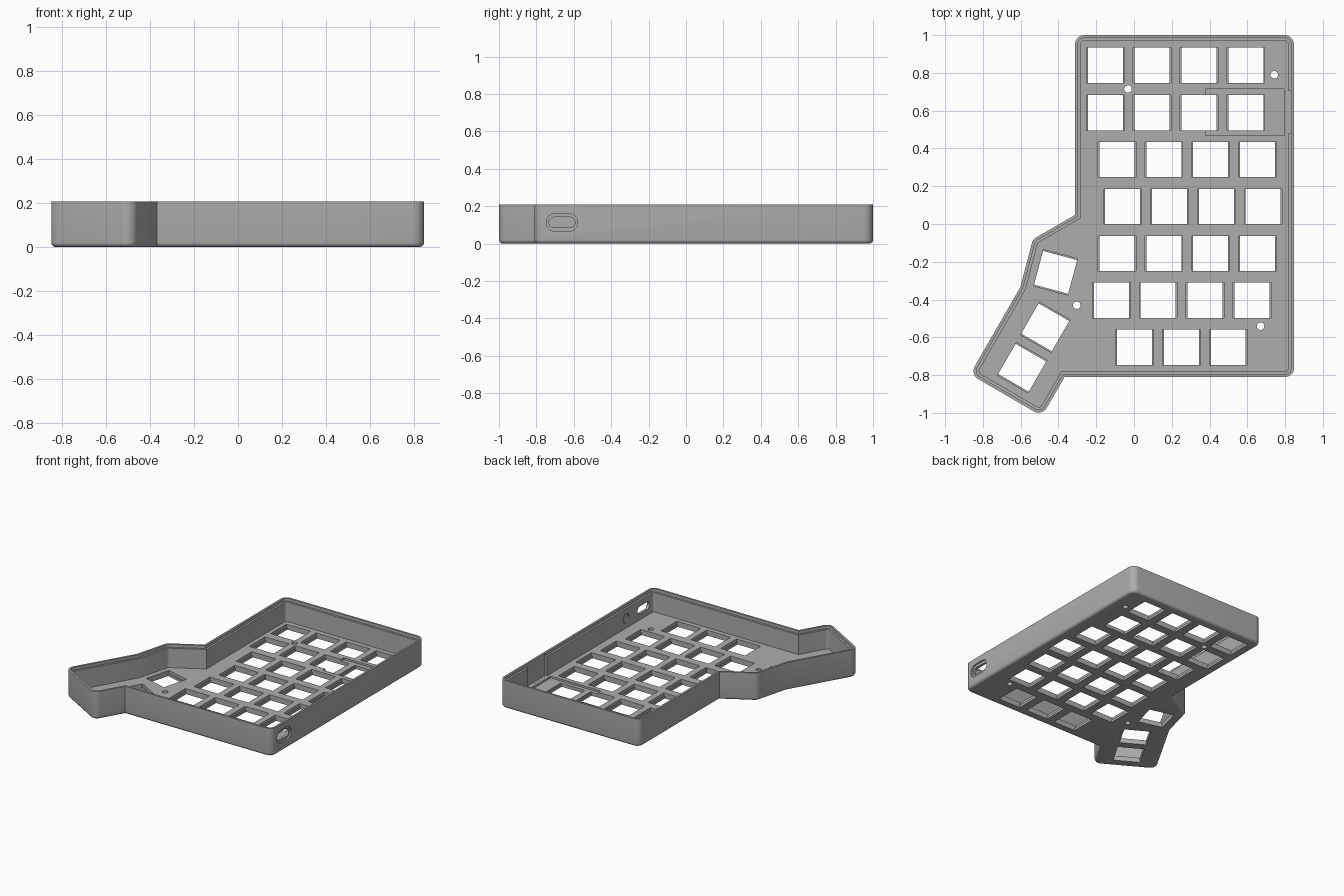
import bpy, bmesh, math
from mathutils import Matrix, Vector

if "Cube" in bpy.data.objects:
    bpy.data.objects.remove(bpy.data.objects["Cube"])

HEIGHT, FLOOR = 0.208, 0.04
WALL, LIP = 0.03, 0.015
RADIUS = 0.05
# Case footprint, counter-clockwise
OUTLINE = [(.847, -.811), (.847, 1.0), (-.312, 1.0), (-.312, .048), (-.535, -.081),
           (-.602, -.335), (-.868, -.796), (-.487, -1.017), (-.368, -.811)]

grey = bpy.data.materials.new("case grey")
grey.diffuse_color = (0.42, 0.42, 0.42, 1)
grey.use_nodes = True
grey.node_tree.nodes["Principled BSDF"].inputs["Base Color"].default_value = grey.diffuse_color


def ring(inset, steps=8):
    """Footprint moved inward, with rounded outer corners."""
    pts = [Vector(p) for p in OUTLINE]
    result = []
    for i, p in enumerate(pts):
        a = (p - pts[i - 1]).normalized()
        b = (pts[(i + 1) % len(pts)] - p).normalized()
        na, nb = Vector((-a.y, a.x)), Vector((-b.y, b.x))
        miter = (na + nb) / (1 + na.dot(nb))
        if a.x * b.y - a.y * b.x < 0:            # inward corner stays sharp
            result.append(p + miter * inset)
            continue
        centre = p + miter * RADIUS
        start, sweep = math.atan2(-na.y, -na.x), math.acos(max(-1, min(1, a.dot(b))))
        for k in range(steps + 1):
            t = start + sweep * k / steps
            result.append(centre + Vector((math.cos(t), math.sin(t))) * (RADIUS - inset))
    return result


def new_object(name, bm):
    bmesh.ops.recalc_face_normals(bm, faces=bm.faces)
    mesh = bpy.data.meshes.new(name)
    bm.to_mesh(mesh)
    bm.free()
    mesh.materials.append(grey)
    obj = bpy.data.objects.new(name, mesh)
    bpy.context.collection.objects.link(obj)
    return obj


def loft(bm, rings):
    """Skin a stack of equal rings and cap both ends."""
    loops = [[bm.verts.new(v) for v in r] for r in rings]
    n = len(loops[0])
    for lo, hi in zip(loops, loops[1:]):
        for i in range(n):
            bm.faces.new((lo[i], lo[(i + 1) % n], hi[(i + 1) % n], hi[i]))
    bm.faces.new(loops[0][::-1])
    bm.faces.new(loops[-1])


def prism(bm, pts, z0, z1, matrix=Matrix()):
    loft(bm, [[matrix @ Vector((x, y, z)) for x, y in pts] for z in (z0, z1)])


def rect(x0, x1, y0, y1):
    return [(x0, y0), (x1, y0), (x1, y1), (x0, y1)]


def slot(half_width, r, steps=12):
    """Stadium outline; a circle when half_width equals r."""
    pts = []
    for side in (1, -1):
        for k in range(steps + 1):
            t = math.pi * (k / steps - 0.5) + (0 if side == 1 else math.pi)
            pts.append((side * (half_width - r + 1e-4) + r * math.cos(t), r * math.sin(t)))
    return pts


# Tray: rounded bottom edge, outer wall, stepped rim, inner wall, floor
profile = [(.02, 0), (.0124, .0015), (.0059, .0059), (.0015, .0124), (0, .02), (0, HEIGHT),
           (LIP, HEIGHT), (LIP, HEIGHT - .022), (WALL, HEIGHT - .022), (WALL, FLOOR)]
bm = bmesh.new()
loft(bm, [[(p.x, p.y, z) for p in ring(d)] for d, z in profile])
case = new_object("keyboard_case", bm)

# Switch positions: rows of x start, y, count, then the angled thumb group
keys = [(x + .248 * i, y, 0) for x, y, n in
        [(-.152, .84, 4), (-.152, .589, 4), (-.09, .341, 4), (-.06, .093, 4),
         (-.09, -.156, 4), (-.12, -.404, 4), (.003, -.653, 3)] for i in range(n)]
keys += [(-.415, -.256, 75), (-.47, -.547, 60), (-.592, -.761, 60)]


def cutter(name, build):
    bm = bmesh.new()
    build(bm)
    obj = new_object(name, bm)
    obj.hide_render = True
    return obj


def switch_holes(half_x, half_y, z0):
    def build(bm):
        for x, y, angle in keys:
            m = Matrix.Translation((x, y, 0)) @ Matrix.Rotation(math.radians(angle), 4, 'Z')
            prism(bm, rect(-half_x, half_x, -half_y, half_y), z0, .1, m)
    return build


def screw_holes(bm):
    for x, y in [(-.032, .715), (.742, .79), (-.303, -.43), (.67, -.541)]:
        prism(bm, slot(.02, .02), -.1, .1, Matrix.Translation((x, y, 0)))


# Side cuts run along x: local x -> y, local y -> z, local z -> x
def side(y, z):
    return Matrix(((0, 0, 1, 0), (1, 0, 0, y), (0, 1, 0, z), (0, 0, 0, 1)))


def port_opening(bm):
    prism(bm, slot(.07, .028), .78, .9, side(-.663, .113))


def port_recess(bm):
    prism(bm, slot(.084, .048), .836, .9, side(-.663, .113))


def wall_pockets(bm):
    prism(bm, rect(.79, .8325, .479, .703), FLOOR + .0005, .3)        # thinned wall
    prism(bm, slot(.035, .035), .79, .828, side(-.46, .113))          # blind button pocket


def floor_recess(bm):
    prism(bm, rect(.378, .795, .468, .715), .026, .1)


cutters = [cutter("switch_openings", switch_holes(.0925, .0935, -.1)),
           cutter("switch_clip_grooves", switch_holes(.1, .0932, .018)),
           cutter("screw_holes", screw_holes),
           cutter("floor_recess", floor_recess),
           cutter("wall_pockets", wall_pockets),
           cutter("port_opening", port_opening),
           cutter("port_recess", port_recess)]

bpy.context.view_layer.objects.active = case
for c in cutters:
    mod = case.modifiers.new(c.name, 'BOOLEAN')
    mod.operation, mod.solver, mod.object = 'DIFFERENCE', 'EXACT', c
    bpy.ops.object.modifier_apply(modifier=mod.name)
for c in cutters:
    bpy.data.objects.remove(c)

bpy.ops.object.select_all(action='DESELECT')
case.select_set(True)
bpy.ops.object.shade_smooth_by_angle(angle=math.radians(30))
